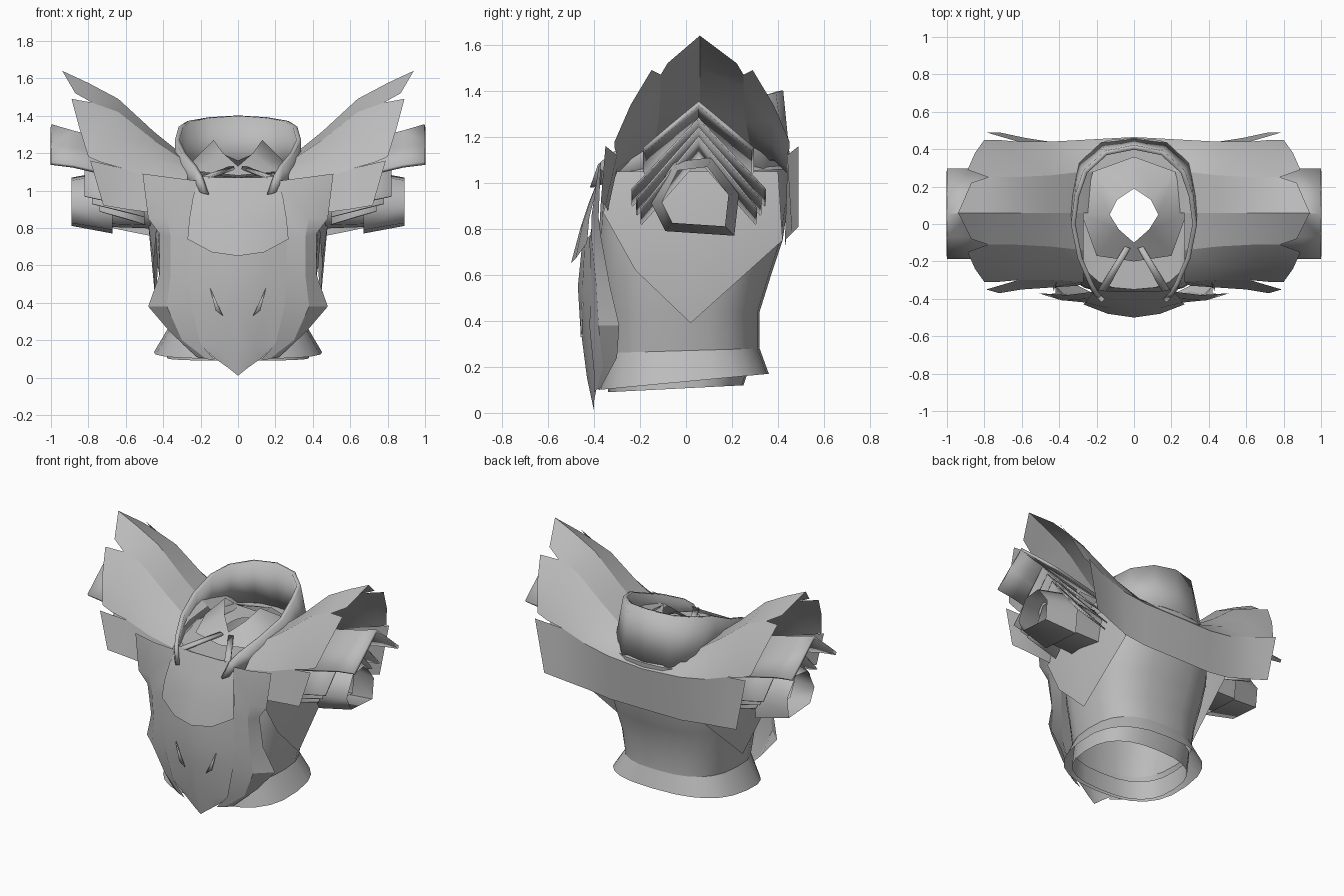
import bpy, bmesh, math
from math import sin, cos, pi, copysign

cube = bpy.data.objects.get("Cube")
if cube:
    bpy.data.objects.remove(cube, do_unlink=True)

GREY = (0.5, 0.5, 0.5, 1.0)
steel = bpy.data.materials.new("plain_grey")
steel.use_nodes = True
steel.diffuse_color = GREY
steel.node_tree.nodes["Principled BSDF"].inputs["Base Color"].default_value = GREY


def sheet(name, rows, closed=False, mirror=True, thickness=0.0, angle=35):
    """Skin a grid of point rows, optionally closed around and mirrored in x."""
    bm = bmesh.new()
    grid = [[bm.verts.new(p) for p in row] for row in rows]
    for low, high in zip(grid, grid[1:]):
        count = len(low)
        for i in range(count if closed else count - 1):
            j = (i + 1) % count
            bm.faces.new((low[i], low[j], high[j], high[i]))
    bmesh.ops.remove_doubles(bm, verts=bm.verts, dist=0.0005)
    bmesh.ops.recalc_face_normals(bm, faces=bm.faces)
    mesh = bpy.data.meshes.new(name)
    bm.to_mesh(mesh)
    bm.free()
    mesh.materials.append(steel)
    obj = bpy.data.objects.new(name, mesh)
    bpy.context.collection.objects.link(obj)
    if mirror:
        mod = obj.modifiers.new("Mirror", 'MIRROR')
        mod.merge_threshold = 0.001
    if thickness:
        solid = obj.modifiers.new("Thickness", 'SOLIDIFY')
        solid.thickness = thickness
        solid.offset = 0
    bpy.ops.object.select_all(action='DESELECT')
    obj.select_set(True)
    bpy.context.view_layer.objects.active = obj
    bpy.ops.object.shade_smooth_by_angle(angle=math.radians(angle))
    return obj


def ring(z_front, z_back, half_width, front, back, power=2.6, sides=24):
    """Rounded-box section whose height tilts from front to back."""
    points = []
    for k in range(sides):
        a = 2 * pi * k / sides
        c, s = cos(a), sin(a)
        x = half_width * copysign(abs(c) ** (2 / power), c)
        v = copysign(abs(s) ** (2 / power), s) * 0.5 + 0.5
        points.append((x, front + (back - front) * v, z_front + (z_back - z_front) * v))
    return points


def body(name, sections):
    return sheet(name, [ring(*s) for s in sections], closed=True, mirror=False)


# Torso shell, open at the waist and at the neck
body("torso", [
    (.26, .28, .37, -.36, .32), (.42, .44, .40, -.36, .32),
    (.60, .60, .43, -.38, .37), (.75, .75, .44, -.38, .42),
    (.92, .95, .42, -.37, .45), (1.03, 1.06, .38, -.35, .46),
    (1.06, 1.10, .32, -.35, .42), (1.06, 1.10, .27, -.30, .37),
    (1.06, 1.10, .13, -.11, .20)])
body("waist_skirt", [(.10, .17, .45, -.38, .36), (.26, .28, .37, -.36, .32)])
body("waist_lining", [(.09, .12, .38, -.34, .25), (.22, .24, .37, -.34, .29)])

# Chest and belly armour
sheet("chest_plate", [
    [(0, -.36, 1.07), (.12, -.36, 1.07), (.20, -.35, 1.08)],
    [(0, -.42, .92), (.13, -.41, .94), (.24, -.39, .97)],
    [(0, -.46, .80), (.13, -.45, .82), (.26, -.42, .85)],
    [(0, -.50, .65), (.14, -.48, .67), (.27, -.43, .74)]])
sheet("belly_plate", [
    [(0, -.45, .75), (.14, -.44, .75), (.27, -.41, .78)],
    [(0, -.47, .55), (.14, -.45, .55), (.27, -.41, .55)],
    [(0, -.46, .38), (.14, -.43, .38), (.26, -.41, .38)],
    [(0, -.43, .15), (.10, -.41, .15), (.21, -.39, .18)],
    [(0, -.40, .01), (.05, -.40, .05), (.12, -.39, .10)]], angle=25)
sheet("rib_plate", [
    [(.20, -.36, 1.05), (.36, -.38, 1.07), (.51, -.37, 1.09)],
    [(.25, -.40, .87), (.38, -.41, .86), (.48, -.38, .85)],
    [(.26, -.42, .75), (.36, -.41, .75), (.42, -.37, .77)],
    [(.26, -.41, .55), (.36, -.39, .55), (.42, -.33, .55)],
    [(.25, -.42, .38), (.38, -.38, .38), (.48, -.29, .38)],
    [(.20, -.40, .18), (.30, -.36, .20), (.36, -.30, .24)],
    [(.12, -.40, .09), (.17, -.39, .10), (.22, -.37, .11)]], angle=25)
sheet("belly_leaf", [
    [(.08, -.455, .33), (.15, -.45, .48)],
    [(.12, -.455, .36), (.15, -.45, .48)]], thickness=.008)

# Side panel under each arm, fanned around a raised middle
rim = [(.44, .02, .39), (.45, -.22, .62), (.43, -.36, .87), (.41, -.30, 1.05),
       (.41, .40, 1.05), (.42, .42, .75)]
sheet("side_panel", [rim, [(.48, .03, .82)] * len(rim)], closed=True)

# Arm tubes with a faceted section
section = [(-.15, .91), (-.06, 1.09), (.11, 1.11), (.23, .95), (.21, .77), (-.09, .79)]


def tube(name, stations):
    """Open tube of the arm section, scaled about the arm axis at each x."""
    rows = [[(x, .04 + (y - .04) * s, .94 + (z - .94) * s) for y, z in section]
            for x, s in stations]
    return sheet(name, rows, closed=True, angle=75)


tube("arm_tube", [(.42, .85), (.74, .78)])
tube("arm_cuff", [(.67, 1), (.89, .76)])


# Chevron plates beneath each shoulder: one long strip over three short steps
def chevron(name, stations, thickness):
    rows = [[(x, .055 + spread * t, top - fall * abs(t)) for t in (-1, -.5, 0, .5, 1)]
            for x, top, spread, fall in stations]
    sheet(name, rows, thickness=thickness)


chevron("outer_chevron", [(1.0, 1.345, .235, .20), (.88, 1.31, .235, .18),
                          (.50, 1.22, .235, .18)], .02)
for i in range(3):
    top, spread = 1.28 - .04 * i, .29 - .02 * i
    chevron("inner_chevron_%d" % (i + 1),
            [(.82 - .04 * i, top, spread, .31), (.50, top - .10, spread, .28)], .008)

# Winged shoulder guards: blades joined near the neck and split at the tips
ridge = [(.27, .06, 1.17), (.45, .06, 1.315), (.64, .06, 1.49), (.80, .06, 1.575)]
fold = [(.27, -.14, 1.15), (.45, -.12, 1.27), (.64, -.11, 1.42), (.78, -.11, 1.47)]
slope = [(.27, -.24, 1.10), (.45, -.23, 1.17), (.64, -.23, 1.27), (.76, -.24, 1.32)]
edge = [(.27, -.31, 1.03), (.45, -.30, 1.06), (.62, -.30, 1.12), (.73, -.31, 1.15)]
front_hem = [(.30, -.33, .86), (.45, -.34, .88), (.60, -.35, .90), (.72, -.37, .92)]
back_hem = [(.27, -.29, .73), (.43, -.29, .75), (.58, -.32, .78), (.72, -.35, .81)]

# Each front row is paired with the inner end that its rear copy runs to
inner = {"ridge": (.20, .06, 1.11), "fold": (.20, .28, 1.09), "slope": (0, .42, 1.07),
         "edge": (0, .465, 1.02), "hem": (0, .432, .73)}
blades = {
    "crest": [("ridge", ridge + [(.94, .06, 1.64)]), ("fold", fold + [(.87, -.08, 1.52)])],
    "middle_blade": [("fold", fold + [(.89, -.15, 1.49)]),
                     ("slope", slope + [(.85, -.24, 1.34)]),
                     ("edge", edge + [(.80, -.31, 1.18)])],
    "lower_blade": [("edge", edge[:3] + [(.79, -.35, 1.16)]), ("hem", front_hem)]}

for label, rows in blades.items():
    sheet("shoulder_%s_front" % label, [row for key, row in rows], angle=100)
    rear = []
    for key, row in rows:
        source = back_hem if key == "hem" else row
        shift = .12 if key == "ridge" else .14
        rear.append([inner[key]] + [(x, shift - y, z) for x, y, z in source])
    sheet("shoulder_%s_back" % label, rear, angle=100)

# Tall collar, open at the throat
collar_top = [(0, .41, 1.40), (.15, .38, 1.39), (.26, .28, 1.37), (.305, .15, 1.34),
              (.325, 0, 1.27), (.29, -.18, 1.20), (.23, -.32, 1.13), (.20, -.375, 1.08)]
collar_base = [(0, .445, 1.05), (.17, .425, 1.05), (.29, .33, 1.06), (.325, .15, 1.08),
               (.325, 0, 1.08), (.29, -.18, 1.04), (.22, -.35, 1.0), (.165, -.41, .98)]
sheet("collar", [collar_base, collar_top], thickness=.025, angle=30)

# Inner neck guard rising to a pointed rim
sheet("neck_guard", [
    [(0, .36, 1.12), (.22, .28, 1.12), (.28, .05, 1.12), (.20, -.17, 1.10), (0, -.20, 1.08)],
    [(0, .19, 1.16), (.09, .13, 1.20), (.13, .05, 1.27), (.08, -.03, 1.20), (0, -.10, 1.13)]],
    angle=50)
sheet("throat_strap", [
    [(.02, -.13, 1.12), (.15, -.36, 1.07)],
    [(.05, -.12, 1.12), (.19, -.35, 1.07)]], thickness=.015)
